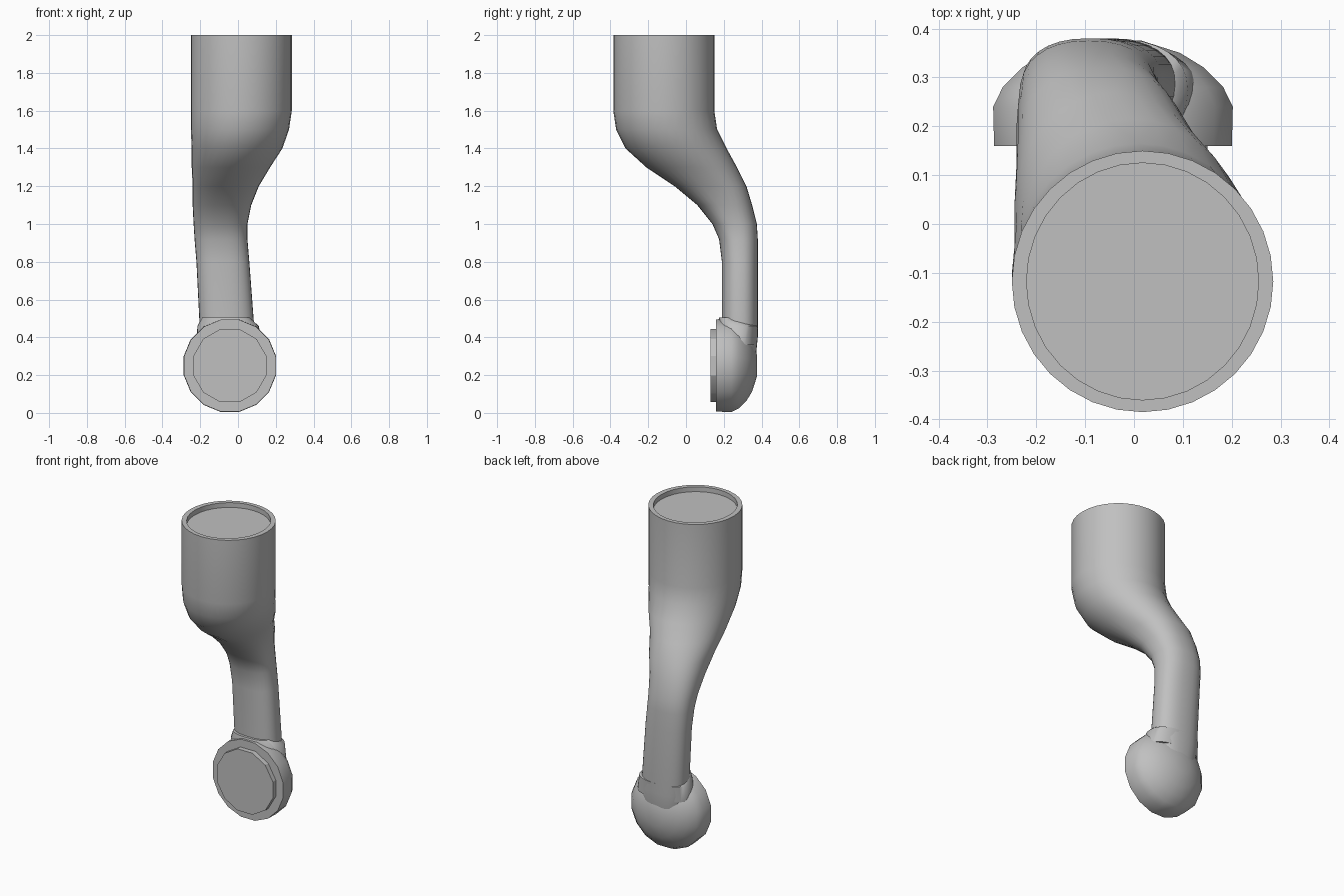
import bpy, bmesh
from math import sin, cos, pi, radians

if "Cube" in bpy.data.objects:
    bpy.data.objects.remove(bpy.data.objects["Cube"])

grey = bpy.data.materials.new("plain_grey")
grey.use_nodes = True
colour = (0.53, 0.53, 0.53, 1)
grey.diffuse_color = colour
grey.node_tree.nodes["Principled BSDF"].inputs["Base Color"].default_value = colour


def loft(name, rings, angle):
    """Skin a list of equal-length point rings and cap both ends."""
    bm = bmesh.new()
    loops = [[bm.verts.new(p) for p in ring] for ring in rings]
    n = len(loops[0])
    for a, b in zip(loops, loops[1:]):
        for i in range(n):
            j = (i + 1) % n
            bm.faces.new((a[i], a[j], b[j], b[i]))
    bm.faces.new(loops[0])
    bm.faces.new(loops[-1])
    bmesh.ops.recalc_face_normals(bm, faces=bm.faces)
    mesh = bpy.data.meshes.new(name)
    bm.to_mesh(mesh)
    bm.free()
    mesh.materials.append(grey)
    obj = bpy.data.objects.new(name, mesh)
    bpy.context.collection.objects.link(obj)
    bpy.ops.object.select_all(action="DESELECT")
    obj.select_set(True)
    bpy.context.view_layer.objects.active = obj
    bpy.ops.object.shade_smooth_by_angle(angle=radians(angle))
    return obj


def rounded(z, x0, x1, y0, y1, n=32):
    """Horizontal oval ring, a little squarer in the narrow neck."""
    power = 1 if z > 1.2 else 0.85
    ring = []
    for i in range(n):
        c, s = cos(2 * pi * i / n), sin(2 * pi * i / n)
        cx = abs(c) ** power * (1 if c > 0 else -1)
        sy = abs(s) ** power * (1 if s > 0 else -1)
        ring.append(((x0 + x1) / 2 + cx * (x1 - x0) / 2,
                     (y0 + y1) / 2 + sy * (y1 - y0) / 2, z))
    return ring


def disc(y, r, n, cx=-0.043, cz=0.25):
    """Ring facing the front."""
    return [(cx + r * cos(2 * pi * (i + 0.5) / n), y,
             cz + r * sin(2 * pi * (i + 0.5) / n)) for i in range(n)]


# Curved pipe: height, left/right limits, front/back limits
sections = [
    (0.10, -0.12, 0.03, 0.20, 0.32),
    (0.20, -0.17, 0.07, 0.20, 0.36),
    (0.40, -0.20, 0.09, 0.19, 0.38),
    (0.80, -0.22, 0.06, 0.19, 0.38),
    (0.92, -0.23, 0.05, 0.175, 0.38),
    (1.00, -0.235, 0.05, 0.14, 0.375),
    (1.10, -0.24, 0.07, 0.06, 0.35),
    (1.20, -0.24, 0.11, -0.06, 0.32),
    (1.30, -0.245, 0.17, -0.21, 0.27),
    (1.40, -0.245, 0.235, -0.32, 0.215),
    (1.50, -0.25, 0.27, -0.37, 0.165),
    (1.60, -0.25, 0.285, -0.385, 0.15),
    (2.00, -0.25, 0.285, -0.385, 0.15),
    # Rim and shallow recess at the top opening
    (2.00, -0.22, 0.255, -0.36, 0.125),
    (1.97, -0.22, 0.255, -0.36, 0.125),
]
loft("curved_pipe", [rounded(*s) for s in sections], 40)

# Domed end with its flat front rim
dome = [(0.16, 0.248), (0.24, 0.25), (0.28, 0.23), (0.32, 0.19),
        (0.35, 0.14), (0.375, 0.06)]
loft("domed_end", [disc(y, r, 16) for y, r in dome], 40)

# Collar where the neck meets the domed end
loft("neck_collar", [rounded(0.36, -0.22, 0.13, 0.16, 0.37),
                     rounded(0.46, -0.215, 0.11, 0.165, 0.38),
                     rounded(0.505, -0.19, 0.06, 0.175, 0.30)], 50)

# Short plug on the front
loft("front_plug", [disc(0.13, 0.2, 12), disc(0.17, 0.2, 12)], 30)
